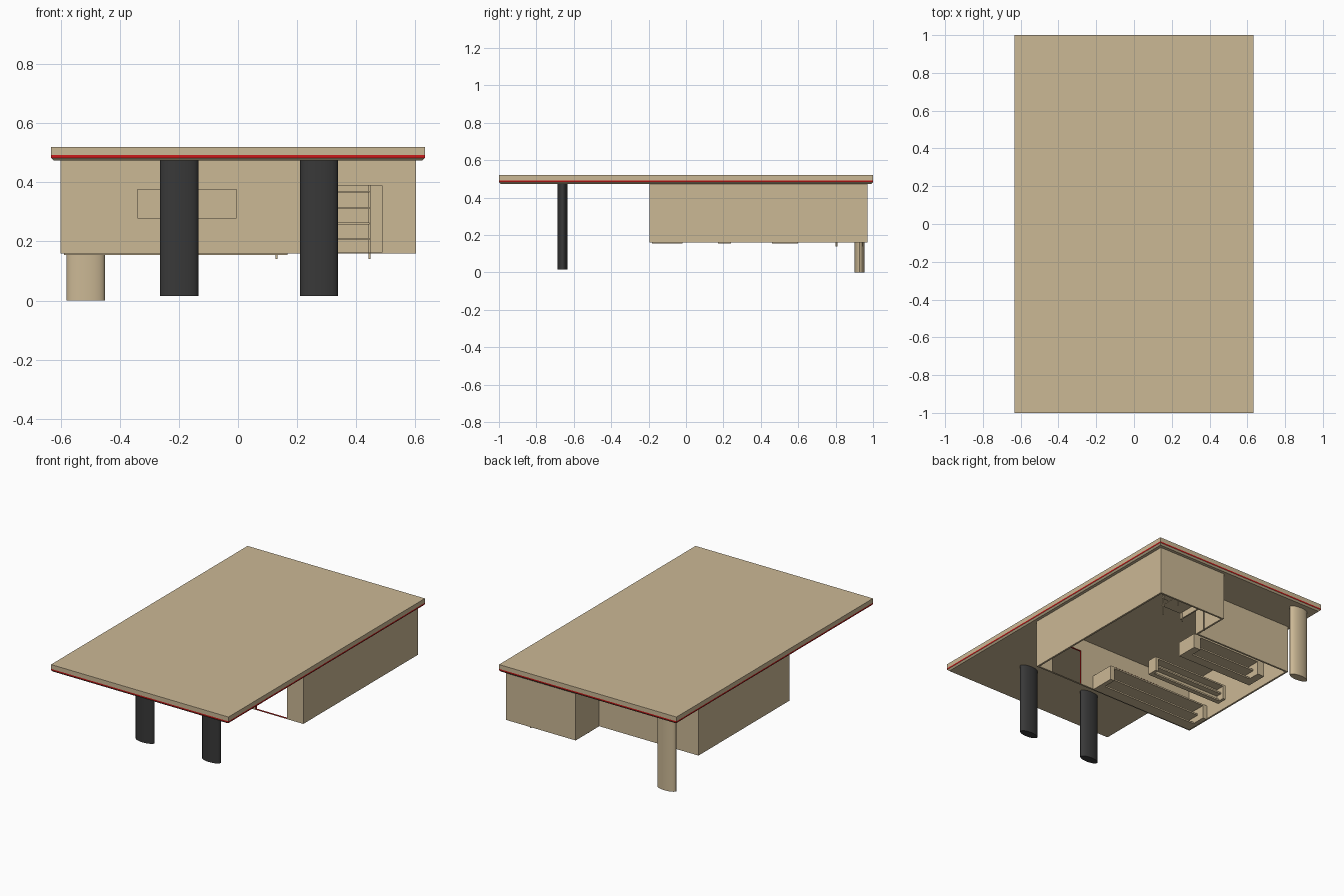
import bpy, bmesh, math

if "Cube" in bpy.data.objects:
    bpy.data.objects.remove(bpy.data.objects["Cube"])


def material(name, col):
    m = bpy.data.materials.new(name)
    m.diffuse_color = (*col, 1)
    m.use_nodes = True
    m.node_tree.nodes["Principled BSDF"].inputs["Base Color"].default_value = m.diffuse_color
    return m


TAN = material("tan", (0.60, 0.48, 0.30))
RED = material("red", (0.60, 0.01, 0.01))
DARK = material("charcoal", (0.04, 0.04, 0.04))


def finish(name, bm, *mats):
    bmesh.ops.recalc_face_normals(bm, faces=bm.faces)
    me = bpy.data.meshes.new(name)
    bm.to_mesh(me)
    bm.free()
    for m in mats:
        me.materials.append(m)
    ob = bpy.data.objects.new(name, me)
    bpy.context.collection.objects.link(ob)
    return ob


def add_box(bm, x0, x1, y0, y1, z0, z1):
    vs = bmesh.ops.create_cube(bm, size=1)["verts"]
    for v in vs:
        v.co.x = x1 if v.co.x > 0 else x0
        v.co.y = y1 if v.co.y > 0 else y0
        v.co.z = z1 if v.co.z > 0 else z0
    return vs


def boxes(name, mat, *dims):
    bm = bmesh.new()
    for d in dims:
        add_box(bm, *d)
    return finish(name, bm, mat)


# Roof slab: stacked rings with a red trim band and a chamfered underside
bm = bmesh.new()
rings = []
for z, inset in ((0.473, 0.01), (0.483, 0), (0.492, 0), (0.52, 0)):
    hx, hy = 0.632 - inset, 1 - inset
    rings.append([bm.verts.new((sx * hx, sy * hy, z))
                  for sx, sy in ((-1, -1), (1, -1), (1, 1), (-1, 1))])
bm.faces.new(rings[0])
bm.faces.new(rings[-1])
for k in range(3):
    for i in range(4):
        j = (i + 1) % 4
        f = bm.faces.new((rings[k][i], rings[k][j], rings[k + 1][j], rings[k + 1][i]))
        f.material_index = 1 if k == 1 else 0
finish("roof", bm, TAN, RED)

# L-shaped outer walls, open at the bottom: ring between outer and inset plan
T = 0.012
outer = ((-0.6, -0.195), (0.602, -0.195), (0.602, 0.97),
         (0.107, 0.97), (0.107, 0.73), (-0.6, 0.73))
inner = ((-0.6 + T, -0.195 + T), (0.602 - T, -0.195 + T), (0.602 - T, 0.97 - T),
         (0.107 + T, 0.97 - T), (0.107 + T, 0.73 - T), (-0.6 + T, 0.73 - T))
bm = bmesh.new()
loops = [[bm.verts.new((x, y, z)) for x, y in plan]
         for plan, z in ((outer, 0.16), (outer, 0.475), (inner, 0.475), (inner, 0.16))]
for k in range(4):
    a, b = loops[k], loops[(k + 1) % 4]
    for i in range(6):
        j = (i + 1) % 6
        bm.faces.new((a[i], a[j], b[j], b[i]))
walls = finish("walls", bm, TAN, RED)

# Door and window openings with red reveals
bm = bmesh.new()
add_box(bm, 0.263, 0.487, -0.25, -0.15, 0.163, 0.39)
add_box(bm, -0.34, -0.005, -0.25, -0.15, 0.28, 0.375)
for f in bm.faces:
    f.material_index = 1
cutter = finish("opening_cutter", bm, TAN, RED)
mod = walls.modifiers.new("openings", "BOOLEAN")
mod.object = cutter
mod.operation = "DIFFERENCE"
mod.solver = "EXACT"
cutter.hide_render = True
cutter.hide_set(True)
bpy.context.view_layer.objects.active = walls
walls.select_set(True)
bpy.ops.object.modifier_apply(modifier="openings")
bpy.data.objects.remove(cutter)


# Oval pillars
def pillar(name, cx, cy, rx, ry, z0, z1, mat):
    bm = bmesh.new()
    bmesh.ops.create_cone(bm, cap_ends=True, segments=24, radius1=1, radius2=1, depth=1)
    for v in bm.verts:
        v.co = (cx + v.co.x * rx, cy + v.co.y * ry, z0 if v.co.z < 0 else z1)
    ob = finish(name, bm, mat)
    bpy.ops.object.select_all(action="DESELECT")
    bpy.context.view_layer.objects.active = ob
    ob.select_set(True)
    bpy.ops.object.shade_smooth_by_angle(angle=math.radians(35))


pillar("front_pillar_left", -0.199, -0.66, 0.065, 0.027, 0.015, 0.475, DARK)
pillar("front_pillar_right", 0.274, -0.66, 0.064, 0.027, 0.015, 0.475, DARK)
pillar("back_pillar", -0.515, 0.928, 0.065, 0.027, 0, 0.475, TAN)


# Low shelving units: end blocks, spine and open shelves between them
def shelf_unit(name, x0, x1, y0, y1, end):
    z0, z1 = 0.155, 0.25
    parts = [(x0, x0 + end, y0, y1, z0, z1), (x1 - end, x1, y0, y1, z0, z1),
             (x0 + end, x1 - end, y0, y0 + 0.012, z0, z1)]
    depth = y1 - y0
    for z, d in ((z0, 0.45), (z0 + 0.04, 0.7), (z1 - 0.01, 1.0)):
        parts.append((x0 + end, x1 - end, y0 + 0.012, y0 + depth * d, z, z + 0.01))
    boxes(name, TAN, *parts)


shelf_unit("window_counter", -0.588, 0.168, -0.183, -0.018, 0.03)
shelf_unit("middle_shelf", -0.52, 0.03, 0.17, 0.24, 0.02)
shelf_unit("rear_shelf", -0.52, 0.03, 0.46, 0.60, 0.05)

# Tall rack in the back room: side panel, levels and thin posts
rack = [(0.30, 0.445, 0.79, 0.95, z, z + 0.006) for z in (0.205, 0.258, 0.31, 0.365)]
rack.append((0.29, 0.30, 0.79, 0.95, 0.165, 0.39))
rack += [(0.442, 0.448, y, y + 0.006, 0.14, 0.39) for y in (0.80, 0.94)]
rack += [(x, x + 0.006, 0.805, 0.811, 0.14, 0.39) for x in (0.127, 0.295)]
boxes("storage_rack", TAN, *rack)
